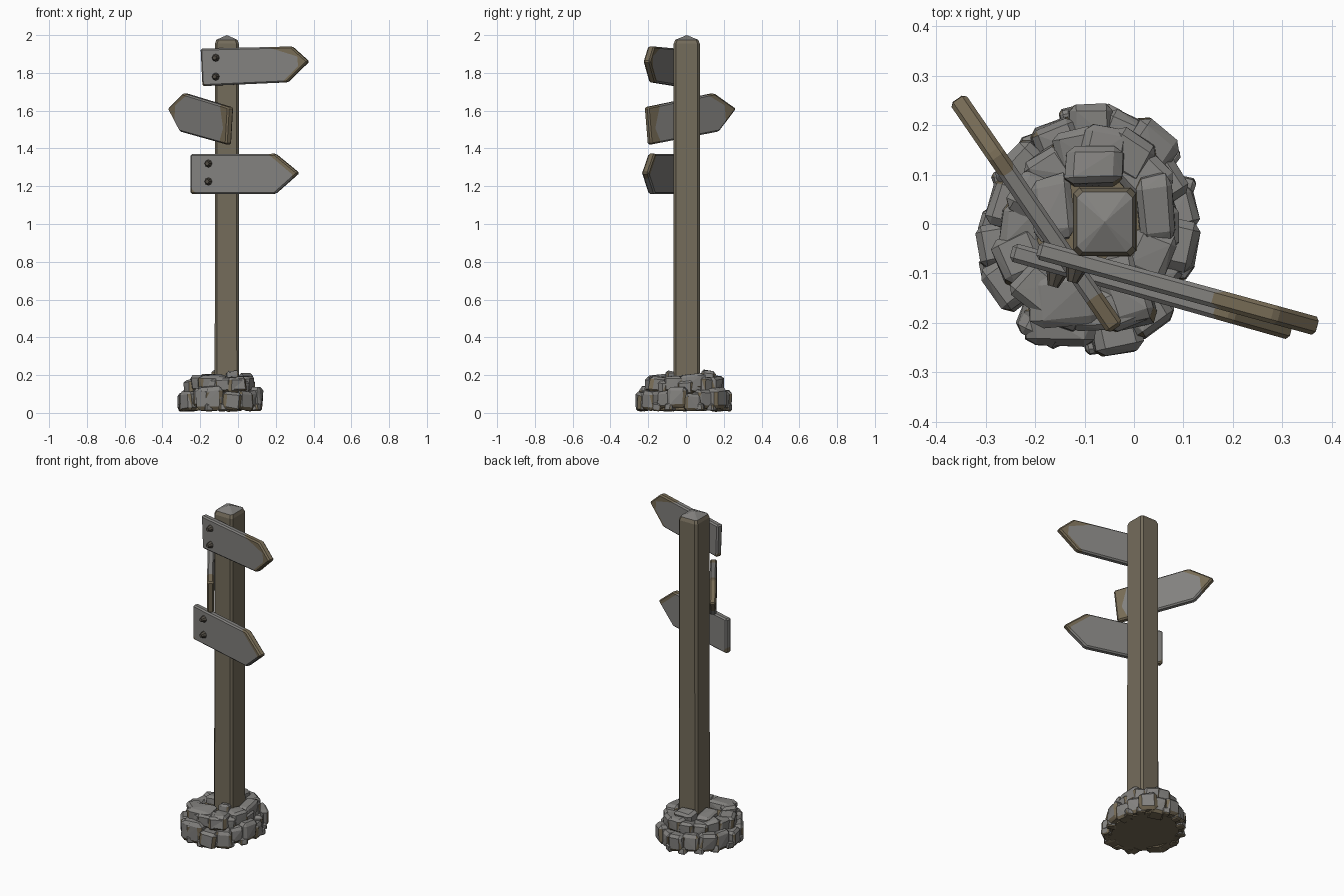
import bpy, bmesh, math, random
from mathutils import Vector, Matrix

if "Cube" in bpy.data.objects:
    bpy.data.objects.remove(bpy.data.objects["Cube"])
random.seed(7)


def material(name, rgb):
    m = bpy.data.materials.new(name)
    m.diffuse_color = (*rgb, 1)
    m.use_nodes = True
    m.node_tree.nodes["Principled BSDF"].inputs["Base Color"].default_value = m.diffuse_color
    return m


GREY = material("weathered grey", (0.225, 0.22, 0.21))
BROWN = material("earthy brown", (0.18, 0.145, 0.09))
WOOD = material("post wood", (0.175, 0.15, 0.105))
DARK = material("dark nail", (0.085, 0.075, 0.06))


def finish(bm, name, mats):
    bmesh.ops.recalc_face_normals(bm, faces=bm.faces)
    me = bpy.data.meshes.new(name)
    bm.to_mesh(me)
    bm.free()
    for m in mats:
        me.materials.append(m)
    ob = bpy.data.objects.new(name, me)
    bpy.context.collection.objects.link(ob)
    return ob


# post: chamfered square column with a low pyramid cap
def post():
    bm = bmesh.new()
    cx, cy = -0.059, 0.004
    rings = []
    for z, hx, hy in [(0.03, .065, .07), (1.0, .063, .069), (1.955, .063, .069),
                      (1.975, .056, .061)]:
        c = 0.012
        pts = [(hx, -hy + c), (hx, hy - c), (hx - c, hy), (-hx + c, hy),
               (-hx, hy - c), (-hx, -hy + c), (-hx + c, -hy), (hx - c, -hy)]
        rings.append([bm.verts.new((cx + x, cy + y, z)) for x, y in pts])
    for a, b in zip(rings, rings[1:]):
        for i in range(8):
            j = (i + 1) % 8
            bm.faces.new((a[i], a[j], b[j], b[i]))
    top = bm.verts.new((cx, cy, 2.0))
    bm.faces.new(rings[0][::-1])
    for i in range(8):
        f = bm.faces.new((rings[-1][i], rings[-1][(i + 1) % 8], top))
        f.material_index = 1
    finish(bm, "post", [WOOD, GREY])


# arrow board: outline in (distance along board, height), worn brown areas cut in
def board(name, start, end, outline, worn, nails=()):
    bm = bmesh.new()
    th = 0.019
    vs = [bm.verts.new((u, -th, z)) for u, z in outline]
    f = bm.faces.new(vs)
    ext = bmesh.ops.extrude_face_region(bm, geom=[f])
    bmesh.ops.translate(bm, vec=(0, 2 * th, 0),
                        verts=[v for v in ext["geom"] if isinstance(v, bmesh.types.BMVert)])
    bmesh.ops.bevel(bm, geom=bm.edges[:], offset=0.008, segments=1, affect='EDGES')
    # each worn area lies beyond a cut line: point u, z and outward direction
    cuts = [(Vector((u, 0, z)), Vector((du, 0, dz)).normalized()) for u, z, du, dz in worn]
    for co, no in cuts:
        bmesh.ops.bisect_plane(bm, geom=bm.verts[:] + bm.edges[:] + bm.faces[:],
                               plane_co=co, plane_no=no)
    for f in bm.faces:
        c = f.calc_center_median()
        if any((c - co).dot(no) > 0 for co, no in cuts):
            f.material_index = 1
    s, e = Vector((*start, 0)), Vector((*end, 0))
    d = (e - s).normalized()
    M = Matrix.Translation(s) @ Matrix.Rotation(math.atan2(d.y, d.x), 4, 'Z')
    bmesh.ops.transform(bm, matrix=M, verts=bm.verts)
    finish(bm, name, [GREY, BROWN])
    for i, (u, z) in enumerate(nails):
        nb = bmesh.new()
        bmesh.ops.create_cone(nb, cap_ends=True, segments=8, radius1=0.022, radius2=0.011,
                              depth=0.03, matrix=M @ Matrix.Translation((u, -th - 0.011, z))
                              @ Matrix.Rotation(math.pi / 2, 4, 'X'))
        finish(nb, f"{name}_nail_{i + 1}", [DARK])


# pile of chipped boulders
def rock(bm, center, size, angle):
    R = Matrix.Rotation(angle, 3, 'Z') @ Matrix.Rotation(random.uniform(-.15, .15), 3, 'X')
    verts = []
    for sx in (-1, 1):
        for sy in (-1, 1):
            for sz in (-1, 1):
                shrink = random.uniform(.85, 1.0)
                for k in range(3):
                    p = Vector((sx, sy, sz)) * 0.66
                    p[k] = (sx, sy, sz)[k] * random.uniform(.92, 1.03)
                    p *= shrink
                    p = R @ Vector((p.x * size[0], p.y * size[1], p.z * size[2]))
                    p += Vector(center)
                    p.z = max(p.z, 0.004 + random.random() * .01)
                    verts.append(bm.verts.new(p))
    res = bmesh.ops.convex_hull(bm, input=verts)
    inv = R.transposed()
    for f in [g for g in res["geom"] if isinstance(g, bmesh.types.BMFace)]:
        f.normal_update()
        n = inv @ f.normal
        flat = max(abs(n.x), abs(n.y), abs(n.z)) > 0.86
        if n.z < -0.35 or (not flat and n.z < 0.45 and random.random() < 0.6):
            f.material_index = 1
    loose = [v for v in verts if v.is_valid and not v.link_faces]
    bmesh.ops.delete(bm, geom=loose, context='VERTS')


def rock_pile():
    bm = bmesh.new()
    cx, cy = -0.09, -0.005
    outline = [(-.32, -.05), (-.29, .05), (-.25, .14), (-.17, .205), (-.09, .245),
               (.0, .215), (.06, .19), (.095, .11), (.13, .04), (.125, -.05),
               (.085, -.13), (.05, -.215), (-.03, -.262), (-.13, -.245),
               (-.2, -.235), (-.285, -.145)]
    # inner mound closing the gaps
    low = [bm.verts.new((cx + (x - cx) * .85, cy + (y - cy) * .85, .015)) for x, y in outline]
    high = [bm.verts.new((cx + (x - cx) * .62, cy + (y - cy) * .62, .165)) for x, y in outline]
    res = bmesh.ops.convex_hull(bm, input=low + high)
    for f in bm.faces:
        f.material_index = 1
    bmesh.ops.delete(bm, geom=[v for v in bm.verts if not v.link_faces], context='VERTS')
    # lower and upper courses follow the footprint
    for step, inset, z, half in [(0, .043, .07, (.045, .052, .055)),
                                 (.5, .078, .145, (.048, .052, .045))]:
        n = len(outline)
        for i in range(n):
            a, b = Vector(outline[i]), Vector(outline[(i + 1) % n])
            p = a.lerp(b, step) - Vector((cx, cy))
            p *= 1 - inset / p.length
            s = random.uniform(.88, 1.08)
            rock(bm, (cx + p.x, cy + p.y, z + random.uniform(-.015, .012)),
                 [h * s for h in half], math.atan2(p.y, p.x))
    # small pebbles at the foot
    for i in range(12):
        a = Vector(outline[(i * 3 + 1) % 16]).lerp(Vector(outline[(i * 3 + 2) % 16]), .5)
        p = Vector((cx, cy)).lerp(a, .93)
        rock(bm, (p.x, p.y, .03), (.024, .028, .022), random.random() * 3)
    # larger boulders against the post and in front
    for x, y, z, sx, sy, sz, a in [
            (-.08, .115, .18, .066, .042, .05, 0), (.045, .03, .165, .04, .075, .045, .1),
            (-.165, .03, .165, .045, .07, .04, .1), (-.14, -.15, .165, .08, .06, .04, .1),
            (-.15, -.205, .075, .078, .045, .068, 0), (-.01, -.15, .15, .05, .06, .045, .3),
            (-.03, -.085, .19, .035, .025, .035, .2)]:
        rock(bm, (x, y, z), (sx, sy, sz), a)
    finish(bm, "rock_pile", [GREY, BROWN])


post()
board("top_board", (-.195, -.052), (.37, -.207),
      [(0, 1.928), (.01, 1.73), (.475, 1.75), (.592, 1.86), (.5, 1.94)],
      [(.535, 1.86, 1, .1), (.5, 1.8, .68, -.72), (.44, 1.915, .3, 1), (.02, 1.745, -.8, -1)],
      [(.085, 1.88), (.085, 1.78)])
board("middle_board", (-.037, -.212), (-.36, .257),
      [(0, 1.618), (.02, 1.42), (.46, 1.49), (.57, 1.61), (.43, 1.692)],
      [(.495, 1.61, 1, .1), (.45, 1.65, .5, 1), (.05, 1.52, -1, .25), (.07, 1.46, -1, -.5)])
board("bottom_board", (-.248, -.056), (.322, -.217),
      [(0, 1.37), (0, 1.16), (.465, 1.16), (.594, 1.27), (.465, 1.372)],
      [(.56, 1.27, 1, 0), (.46, 1.345, .65, .8), (.02, 1.175, -1, -1)],
      [(.1, 1.32), (.1, 1.225)])
rock_pile()
